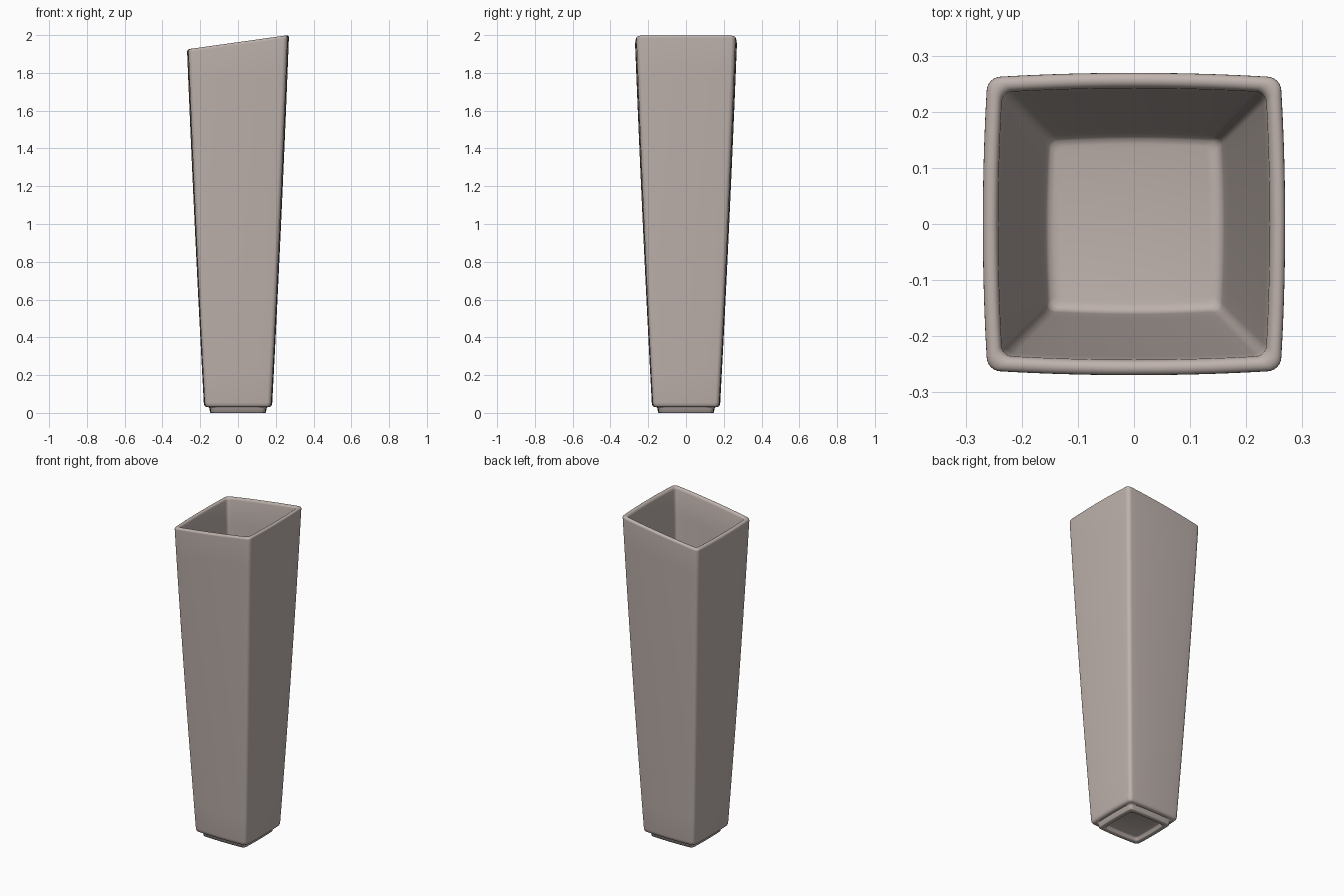
import bpy, bmesh, math

if "Cube" in bpy.data.objects:
    bpy.data.objects.remove(bpy.data.objects["Cube"])

TOP = 1.9625      # mean rim height
SLOPE = 0.14      # rim rises toward +x

mat = bpy.data.materials.new("warm taupe ceramic")
mat.diffuse_color = (0.51, 0.44, 0.41, 1)
mat.use_nodes = True
mat.node_tree.nodes["Principled BSDF"].inputs["Base Color"].default_value = mat.diffuse_color


def ring(bm, w, z, r, arc=6, side=10):
    """Rounded square with gently bowed sides; slopes more the higher it is."""
    bow = 0.025 * w
    h = w - bow               # half width at the corners
    c = h - r                 # corner arc centre
    quarter = []
    for i in range(side):     # right-hand side, bottom to top
        t = -1 + 2 * i / side
        quarter.append((h + bow * (1 - t * t), c * t))
    for i in range(arc):      # corner
        a = math.pi / 2 * i / arc
        quarter.append((c + r * math.cos(a), c + r * math.sin(a)))
    verts = []
    for k in range(4):
        ca, sa = ((1, 0), (0, 1), (-1, 0), (0, -1))[k]
        for x, y in quarter:
            px, py = x * ca - y * sa, x * sa + y * ca
            shear = max(0, (z - 0.1) / (TOP - 0.1))
            verts.append(bm.verts.new((px, py, z + SLOPE * px * shear)))
    return verts


def wall(z):
    """Outer half width of the flared body, slightly convex."""
    t = (z - 0.05) / (TOP - 0.05)
    return 0.181 + 0.089 * t + 0.014 * t * (1 - t)


# Profile (half width, height, corner radius) from underside recess to inner floor
prof = [(0.108, 0.020, 0.014), (0.114, 0.017, 0.015), (0.118, 0.004, 0.016),
        (0.122, 0.0, 0.017), (0.144, 0.0, 0.02), (0.148, 0.003, 0.02),
        (0.151, 0.024, 0.02), (0.155, 0.030, 0.02), (0.166, 0.031, 0.02),
        (0.174, 0.034, 0.021), (0.179, 0.041, 0.022)]
for i in range(13):           # outer wall
    z = 0.055 + (TOP - 0.014 - 0.055) * i / 12
    prof.append((wall(z), z, 0.023 + 0.003 * i / 12))
for i in range(1, 8):         # rounded rim
    a = math.pi * i / 8
    prof.append((0.2563 + 0.0137 * math.cos(a), TOP - 0.014 + 0.014 * math.sin(a), 0.026 - 0.006 * i / 8))
for i in range(13):           # inner wall
    z = TOP - 0.014 - (TOP - 0.014 - 0.1) * i / 12
    prof.append((wall(z) - 0.0275 + 0.006 * (i / 12) * 0.8, z, 0.02 - 0.004 * i / 12))
prof += [(0.158, 0.085, 0.016), (0.152, 0.078, 0.015), (0.142, 0.075, 0.014)]

# Vase body
bm = bmesh.new()
rings = [ring(bm, *p) for p in prof]
n = len(rings[0])
for a, b in zip(rings, rings[1:]):
    for i in range(n):
        j = (i + 1) % n
        bm.faces.new((a[i], a[j], b[j], b[i]))
bm.faces.new(rings[0][::-1])
bm.faces.new(rings[-1])
bmesh.ops.recalc_face_normals(bm, faces=bm.faces)
me = bpy.data.meshes.new("vase")
bm.to_mesh(me)
bm.free()
me.materials.append(mat)
vase = bpy.data.objects.new("vase", me)
bpy.context.collection.objects.link(vase)
bpy.context.view_layer.objects.active = vase
vase.select_set(True)
bpy.ops.object.shade_smooth_by_angle(angle=math.radians(50))
